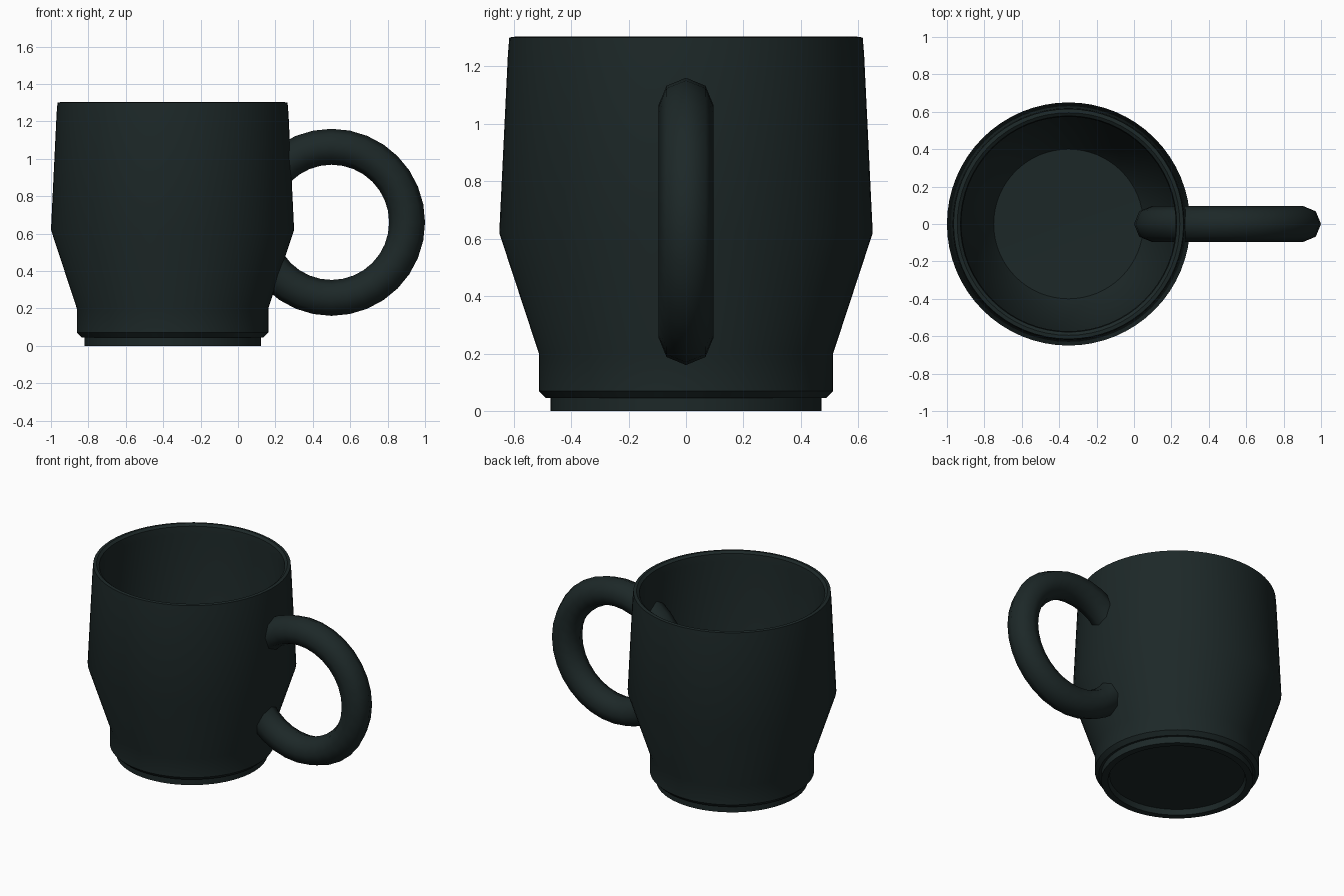
import bpy, bmesh
from math import pi, cos, sin

if "Cube" in bpy.data.objects:
    bpy.data.objects.remove(bpy.data.objects["Cube"])

glaze = bpy.data.materials.new("dark_glaze")
glaze.diffuse_color = (0.012, 0.021, 0.021, 1)
glaze.use_nodes = True
glaze.node_tree.nodes["Principled BSDF"].inputs["Base Color"].default_value = glaze.diffuse_color


def finish(obj, angle):
    obj.data.materials.append(glaze)
    bpy.ops.object.select_all(action='DESELECT')
    obj.select_set(True)
    bpy.context.view_layer.objects.active = obj
    bpy.ops.object.shade_smooth_by_angle(angle=angle)


def lathe(name, profile, x, steps=64):
    """Revolve an (r, z) profile; end points with r = 0 become poles."""
    bm = bmesh.new()
    verts = [bm.verts.new((r, 0, z)) for r, z in profile]
    edges = [bm.edges.new(pair) for pair in zip(verts, verts[1:])]
    bmesh.ops.spin(bm, geom=verts + edges, cent=(0, 0, 0), axis=(0, 0, 1),
                   angle=2 * pi, steps=steps, use_duplicate=False)
    bmesh.ops.remove_doubles(bm, verts=bm.verts, dist=1e-4)
    bmesh.ops.recalc_face_normals(bm, faces=bm.faces)
    mesh = bpy.data.meshes.new(name)
    bm.to_mesh(mesh)
    bm.free()
    obj = bpy.data.objects.new(name, mesh)
    bpy.context.collection.objects.link(obj)
    obj.location.x = x
    return obj


# Hollow cup: recessed base, foot ring, flared wall, rounded lip, inner wall and floor
cup = lathe("cup_body", [
    (0, 0.035), (0.42, 0.035), (0.43, 0.0), (0.472, 0.0), (0.472, 0.045),
    (0.487, 0.045), (0.512, 0.07), (0.512, 0.20), (0.65, 0.62),
    (0.62, 1.24), (0.615, 1.30), (0.595, 1.303), (0.578, 1.29), (0.573, 1.24),
    (0.58, 0.62), (0.45, 0.20), (0.40, 0.12), (0, 0.11)], -0.35)
finish(cup, 0.6)

# Ring handle running through the cup wall
bpy.ops.mesh.primitive_torus_add(
    location=(0.5, 0, 0.66), rotation=(pi / 2, 0, 0),
    major_radius=0.404, minor_radius=0.096, major_segments=32, minor_segments=8)
handle = bpy.context.object
handle.name = "ring_handle"
finish(handle, 1.0)
